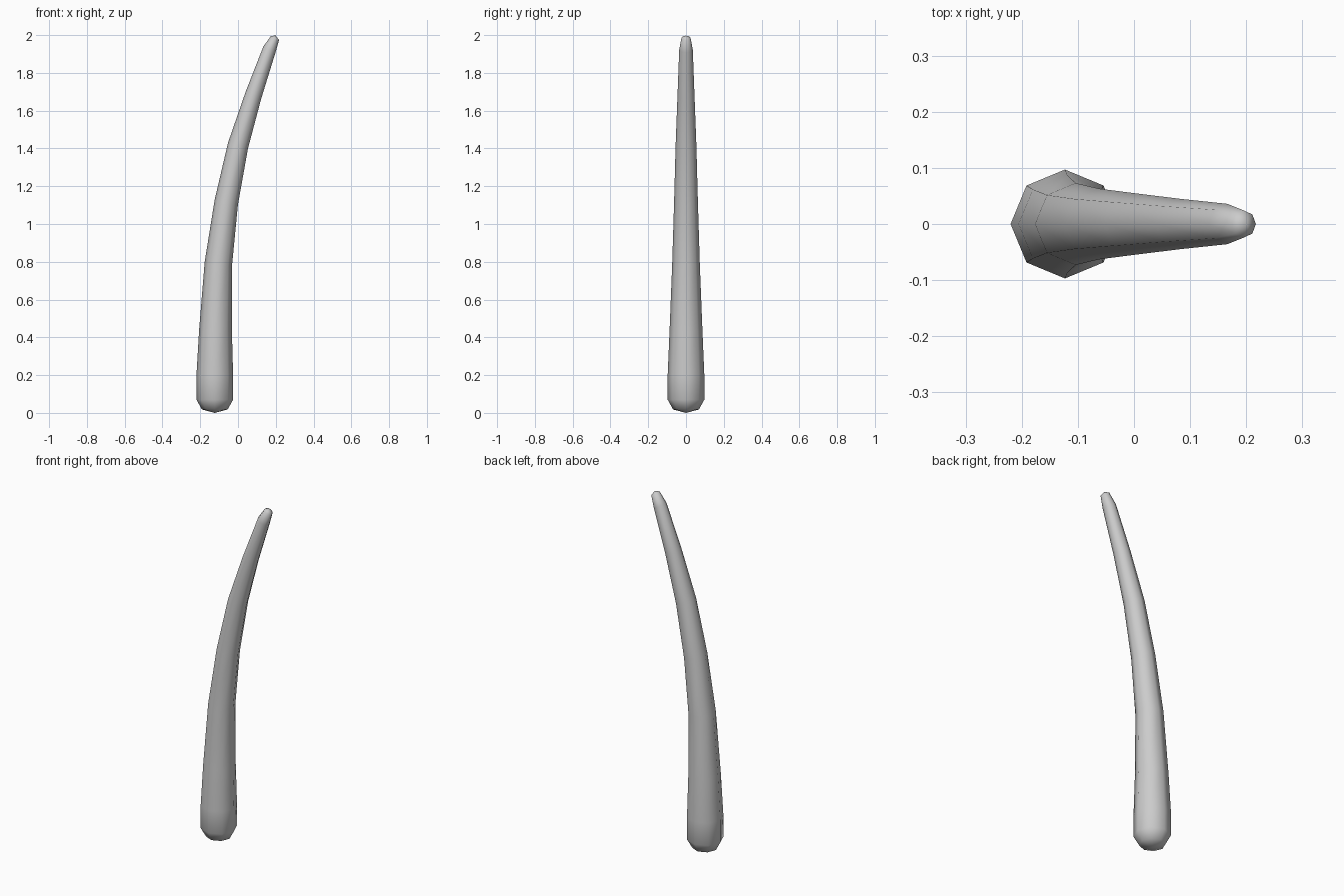
import bpy, bmesh, math
from mathutils import Vector

if "Cube" in bpy.data.objects:
    bpy.data.objects.remove(bpy.data.objects["Cube"])

# Centre line (x, z), tilt towards +x in degrees, radius
RINGS = [
    (-0.123, 0.018, 0, 0.068),
    (-0.123, 0.07, 0, 0.097),
    (-0.123, 0.20, 0, 0.097),
    (-0.119, 0.435, 4, 0.087),
    (-0.104, 0.79, 8, 0.073),
    (-0.062, 1.115, 13, 0.063),
    (0.000, 1.415, 17, 0.055),
    (0.081, 1.68, 22, 0.045),
    (0.166, 1.923, 27, 0.036),
    (0.196, 1.985, 28, 0.024),
]
SIDES = 8

bm = bmesh.new()


def ring(x, z, tilt, r):
    t = math.radians(tilt)
    u, v = Vector((math.cos(t), 0, -math.sin(t))), Vector((0, 1, 0))
    angles = [2 * math.pi * i / SIDES for i in range(SIDES)]
    return [bm.verts.new(Vector((x, 0, z)) + r * (math.cos(a) * u + math.sin(a) * v))
            for a in angles]


# Tapered bent body
loops = [ring(*r) for r in RINGS]
for a, b in zip(loops, loops[1:]):
    for i in range(SIDES):
        j = (i + 1) % SIDES
        bm.faces.new((a[i], a[j], b[j], b[i]))

# Rounded ends close to a point
for loop, pole in ((loops[0], (-0.123, 0, 0)), (loops[-1], (0.200, 0, 1.997))):
    p = bm.verts.new(pole)
    for i in range(SIDES):
        bm.faces.new((loop[i], loop[(i + 1) % SIDES], p))

bmesh.ops.recalc_face_normals(bm, faces=bm.faces)
for f in bm.faces:
    f.smooth = True
mesh = bpy.data.meshes.new("curved_horn")
bm.to_mesh(mesh)
bm.free()
bpy.context.collection.objects.link(bpy.data.objects.new("curved_horn", mesh))
